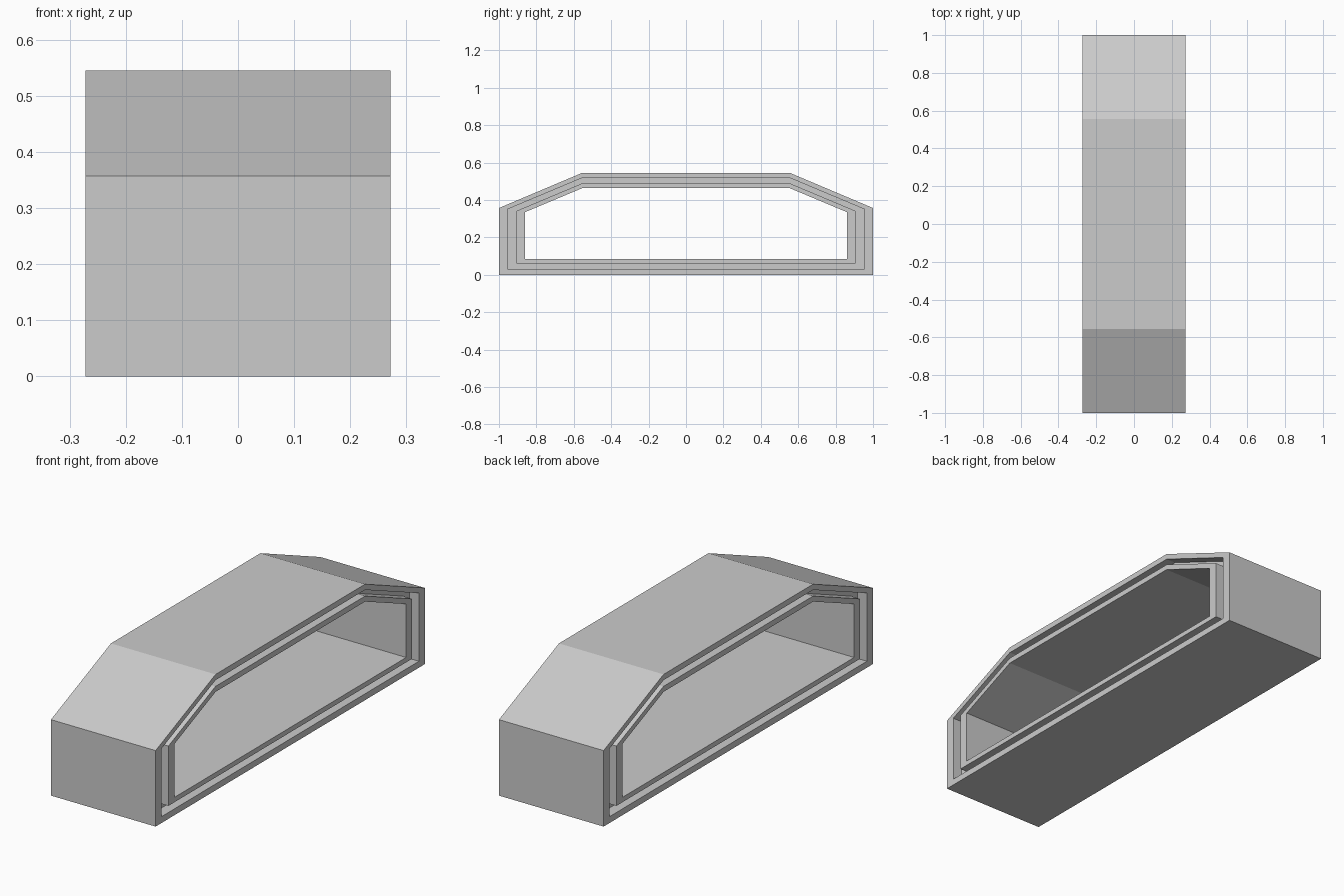
import bpy
import bmesh

if "Cube" in bpy.data.objects:
    bpy.data.objects.remove(bpy.data.objects["Cube"])

HALF = 0.272    # half depth along x
GROOVE = 0.05   # depth of the groove on each open side


def outline(side, bottom, shoulder, top):
    """Six-sided frame profile in (y, z)."""
    return [(-side, bottom), (side, bottom), (side, shoulder),
            (0.555, top), (-0.555, top), (-side, shoulder)]


# Nested outlines, from the outer skin to the opening
outer = outline(1.0, 0.0, 0.357, 0.545)
groove_out = outline(0.955, 0.03, 0.350, 0.518)
groove_in = outline(0.905, 0.061, 0.342, 0.489)
opening = outline(0.86, 0.084, 0.335, 0.463)

# Wall section on the +x side, mirrored for the -x side
section = [(outer, HALF), (groove_out, HALF), (groove_out, HALF - GROOVE),
           (groove_in, HALF - GROOVE), (groove_in, HALF), (opening, HALF)]
section += [(ring, -x) for ring, x in reversed(section)]

# Grooved frame: loft the section around the outline
bm = bmesh.new()
loops = [[bm.verts.new((x, y, z)) for y, z in ring] for ring, x in section]
for i, a in enumerate(loops):
    b = loops[(i + 1) % len(loops)]
    for j in range(6):
        k = (j + 1) % 6
        bm.faces.new((a[j], a[k], b[k], b[j]))
bmesh.ops.recalc_face_normals(bm, faces=bm.faces)

mesh = bpy.data.meshes.new("grooved_frame")
bm.to_mesh(mesh)
bm.free()
bpy.context.collection.objects.link(bpy.data.objects.new("grooved_frame", mesh))
